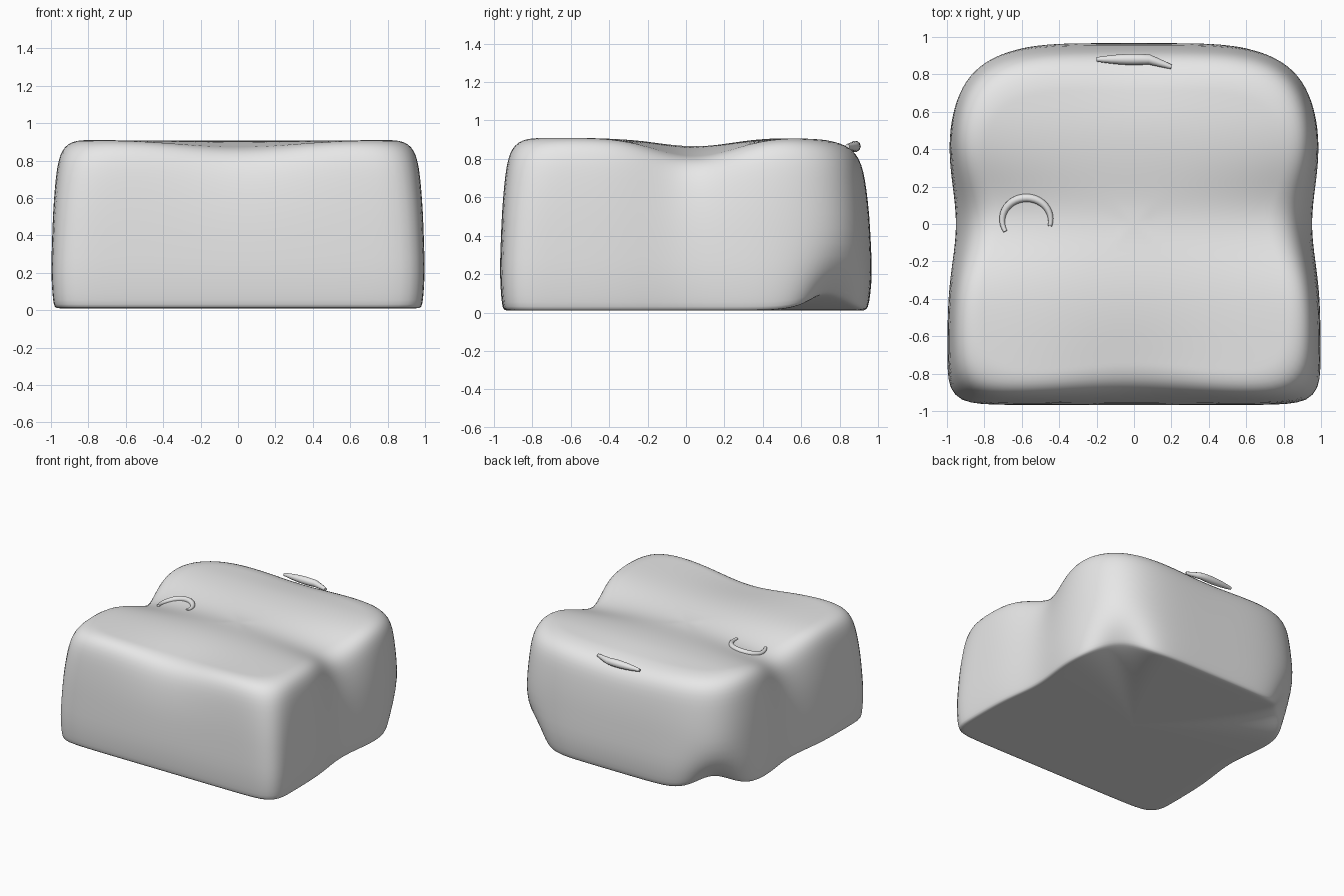
import bpy, bmesh
from math import sin, cos, pi, exp, radians

if "Cube" in bpy.data.objects:
    bpy.data.objects.remove(bpy.data.objects["Cube"])

grey = bpy.data.materials.new("soft_grey")
grey.use_nodes = True
grey.diffuse_color = (0.8, 0.8, 0.8, 1)
grey.node_tree.nodes["Principled BSDF"].inputs["Base Color"].default_value = (0.8, 0.8, 0.8, 1)

SEG = 96
TOP = 0.91
# Wall levels: height, inset from the footprint
WALL = [(0.01, 0.025), (0.025, 0.015), (0.08, 0.008), (0.2, 0.0), (0.36, 0.005), (0.52, 0.01),
        (0.66, 0.02), (0.76, 0.03), (0.83, 0.045), (0.875, 0.07), (0.9, 0.105), (0.91, 0.15)]


def bump(v, centre, width):
    return exp(-((v - centre) / width) ** 2)


def top_height(x, y):
    """Sagging top: a valley across the middle and softer dips at front and back centre."""
    h = TOP - (0.05 + 0.09 * x * x) * bump(y, 0.04, 0.27)
    h -= 0.045 * bump(x, 0, 0.4) * bump(y, -0.9, 0.35)
    h -= 0.03 * bump(x, 0, 0.4) * bump(y, 0.95, 0.25)
    return h - 0.05 * max(0, y - 0.55)


def wall_point(angle, z, inset):
    c, s = cos(angle), sin(angle)
    up = z / TOP
    n = 4.5 if s > 0 else 26 - 17 * up
    # Square-based parameter keeps points dense near the corners
    r = (abs(c) ** n + abs(s) ** n) ** (-1 / n)
    x, y = r * c, r * s
    back_corner = bump(abs(x), 0.86, 0.2) * bump(y, 0.86, 0.22)
    low = max(0, 1 - z / 0.3)
    side = abs(x) ** 6
    # Back shoulder is rounder, sides pinch in at the valley, lower back corners tuck under
    inset *= 1 + 0.5 * max(0, y) ** 4
    pinch = side * bump(y, 0.0, 0.3) * (0.045 + 0.06 * up ** 3)
    tuck = 0.1 * back_corner * low
    sx = 1 - inset - pinch - tuck
    sy = 0.97 - inset - tuck
    if y < 0:
        sy -= 0.05 * up ** 4 * bump(x, 0, 0.45) + 0.02 * abs(x) ** 8
    x, y = x * sx, y * sy
    z = z * (1 + (top_height(x, y) / TOP - 1) * up) + 0.09 * back_corner * low
    return x, y, z


# Cushion body: stacked wall rings, closed by shrinking rings over top and bottom
bm = bmesh.new()
angles = [2 * pi * (i + 0.5) / SEG for i in range(SEG)]
rings = [[wall_point(a, z, d) for a in angles] for z, d in WALL]
bottom, rim = rings[0], rings[-1]
under = [[(x * k, y * k, 0.01 + (z - 0.01) * k ** 4) for x, y, z in bottom] for k in (0.1, 0.5, 0.85, 0.96)]
over = [[(x * k, y * k, top_height(x * k, y * k) + 0.004 * (1 - k)) for x, y, z in rim]
        for k in (0.96, 0.9, 0.8, 0.7, 0.6, 0.5, 0.4, 0.3, 0.2, 0.1)]
loops = [[bm.verts.new(p) for p in ring] for ring in under + rings + over]
for lower, upper in zip(loops, loops[1:]):
    for i in range(SEG):
        j = (i + 1) % SEG
        bm.faces.new((lower[i], lower[j], upper[j], upper[i]))
bm.faces.new(loops[0][::-1])
bm.faces.new(loops[-1])
bmesh.ops.recalc_face_normals(bm, faces=bm.faces)
for f in bm.faces:
    f.smooth = True
mesh = bpy.data.meshes.new("cushion_body")
bm.to_mesh(mesh)
bm.free()
mesh.materials.append(grey)
body = bpy.data.objects.new("cushion_body", mesh)
bpy.context.collection.objects.link(body)
subsurf = body.modifiers.new("Smooth", "SUBSURF")
subsurf.levels = subsurf.render_levels = 1


# Crescent ridge and back tab share one tapered tube builder
def tube(name, points, radii, thick):
    curve = bpy.data.curves.new(name, "CURVE")
    curve.dimensions = "3D"
    curve.bevel_depth = thick
    curve.bevel_resolution = 3
    curve.use_fill_caps = True
    spline = curve.splines.new("POLY")
    spline.points.add(len(points) - 1)
    for p, co, r in zip(spline.points, points, radii):
        p.co = (*co, 1)
        p.radius = r
    spline.use_smooth = True
    curve.materials.append(grey)
    bpy.context.collection.objects.link(bpy.data.objects.new(name, curve))


arc, widths = [], []
for i in range(25):
    t = i / 24
    a = radians(-15 + 225 * t)
    x, y = -0.575 + 0.13 * cos(a), 0.02 + 0.12 * sin(a)
    arc.append((x, y, top_height(x, y) + 0.004))
    widths.append(0.5 + 0.5 * sin(pi * t))
tube("crescent_ridge", arc, widths, 0.022)

# Small raised tab at the back of the top
tab = [(-0.2 + 0.04 * i, 0.88 - 0.04 * max(0, i - 7) / 3, 0.865) for i in range(11)]
tube("back_tab", tab, [0.4 + 0.6 * sin(pi * i / 10) for i in range(11)], 0.03)
